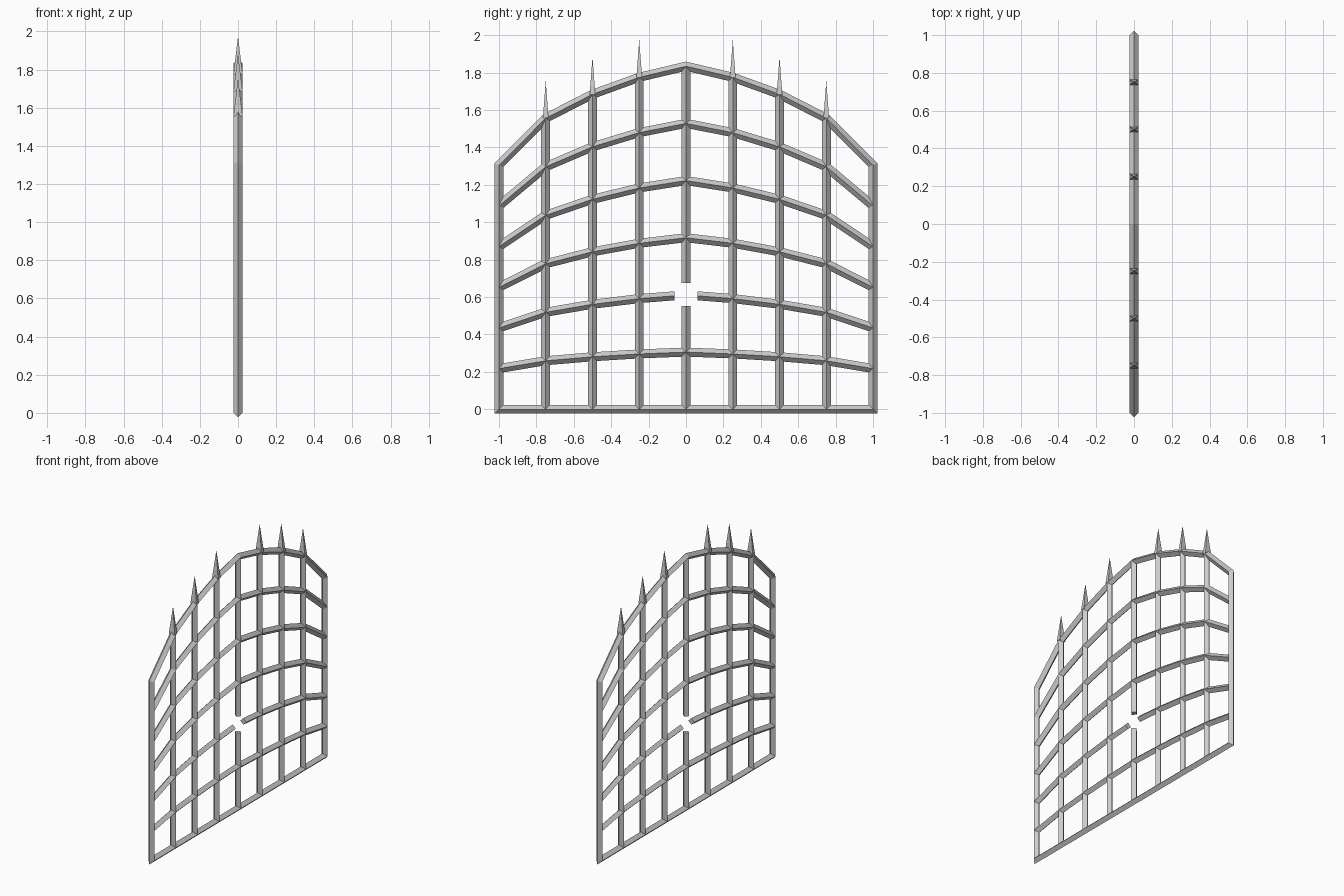
import bpy, bmesh

if "Cube" in bpy.data.objects:
    bpy.data.objects.remove(bpy.data.objects["Cube"])

T = 0.048                                     # bar thickness
TOPS = [1.834, 1.775, 1.684, 1.556, 1.305]    # arch height at |y| = 0, .25, .5, .75, 1
ROWS = 6


def mesh_object(name, verts, faces):
    me = bpy.data.meshes.new(name)
    me.from_pydata(verts, [], faces)
    ob = bpy.data.objects.new(name, me)
    bpy.context.collection.objects.link(ob)
    return ob


# Lattice: an arched sheet of quads turned into diamond-section bars
verts = [(0, i * 0.25, TOPS[abs(i)] * r / ROWS)
         for r in range(ROWS + 1) for i in range(-4, 5)]
faces = [(r * 9 + c, r * 9 + c + 1, r * 9 + c + 10, r * 9 + c + 9)
         for r in range(ROWS) for c in range(8)]
gate = mesh_object("gate_lattice", verts, faces)
wire = gate.modifiers.new("bars", 'WIREFRAME')
wire.thickness = T
wire.offset = 0
wire.use_boundary = True
wire.use_even_offset = True

# Broken crossing in the middle
bpy.ops.mesh.primitive_cube_add(size=0.122, location=(0, 0, 0.613))
cutter = bpy.context.object
cutter.name = "gap_cutter"
cutter.hide_render = True
cut = gate.modifiers.new("gap", 'BOOLEAN')
cut.operation = 'DIFFERENCE'
cut.solver = 'EXACT'
cut.object = cutter
bpy.context.view_layer.objects.active = gate
for m in ("bars", "gap"):
    bpy.ops.object.modifier_apply(modifier=m)
bpy.data.objects.remove(cutter)

# Spikes on top of the inner uprights
for i in (-3, -2, -1, 1, 2, 3):
    y, z = i * 0.25, TOPS[abs(i)]
    hx, hy = T / 2, 0.015
    mesh_object("spike",
                [(-hx, y - hy, z), (hx, y - hy, z), (hx, y + hy, z),
                 (-hx, y + hy, z), (0, y, z + 0.2)],
                [(3, 2, 1, 0), (0, 1, 4), (1, 2, 4), (2, 3, 4), (3, 0, 4)])
